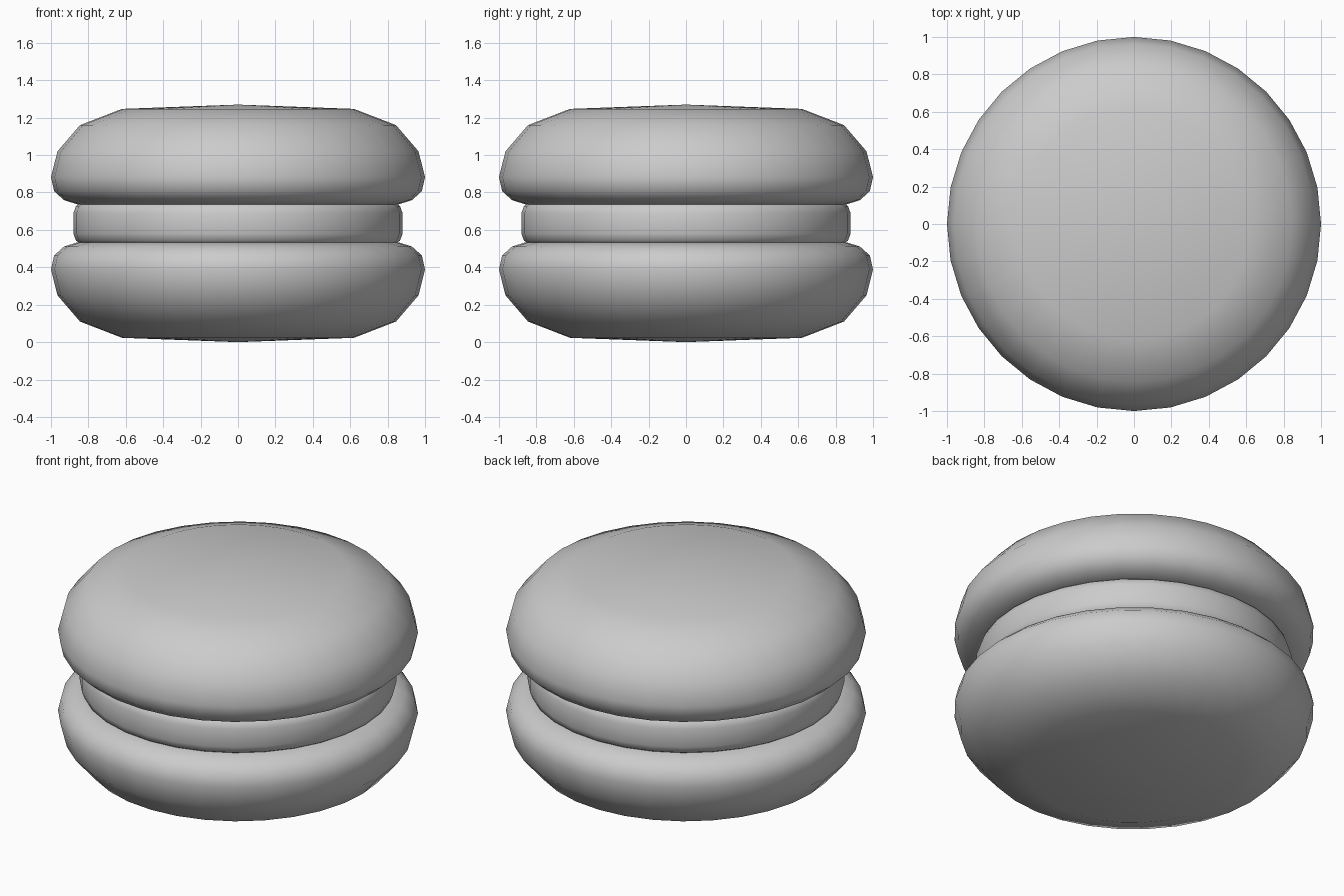
import bpy, bmesh
from math import cos, sin, tau

if "Cube" in bpy.data.objects:
    bpy.data.objects.remove(bpy.data.objects["Cube"])

SIDES = 32
MID = 0.635  # height of the mirror plane between the two shells


def lathe(name, profile):
    """Revolve (radius, z) points, listed top to bottom, about the z axis."""
    bm = bmesh.new()
    rings = []
    for r, z in profile:
        n = 1 if r == 0 else SIDES
        rings.append([bm.verts.new((r * cos(tau * i / SIDES), r * sin(tau * i / SIDES), z))
                      for i in range(n)])
    for a, b in zip(rings, rings[1:]):
        for i in range(SIDES):
            j = (i + 1) % SIDES
            if len(a) == 1:
                bm.faces.new((a[0], b[i], b[j]))
            elif len(b) == 1:
                bm.faces.new((a[i], b[0], a[j]))
            else:
                bm.faces.new((a[i], b[i], b[j], a[j]))
    bmesh.ops.recalc_face_normals(bm, faces=bm.faces)
    for f in bm.faces:
        f.smooth = True
    mesh = bpy.data.meshes.new(name)
    bm.to_mesh(mesh)
    bm.free()
    obj = bpy.data.objects.new(name, mesh)
    bpy.context.collection.objects.link(obj)
    return obj


# Domed biscuit shells, the lower one mirrored from the upper
shell = [(0, 1.27), (0.62, 1.247), (0.845, 1.16), (0.965, 1.02), (1.0, 0.882),
         (0.983, 0.807), (0.93, 0.759), (0.86, 0.737), (0, 0.735)]
lathe("upper_shell", shell)
lathe("lower_shell", [(r, 2 * MID - z) for r, z in reversed(shell)])

# Cream filling with a softly rounded rim
lathe("filling", [(0, 0.745), (0.84, 0.745), (0.866, 0.728), (0.88, 0.69),
                  (0.88, 0.58), (0.866, 0.542), (0.84, 0.525), (0, 0.525)])
